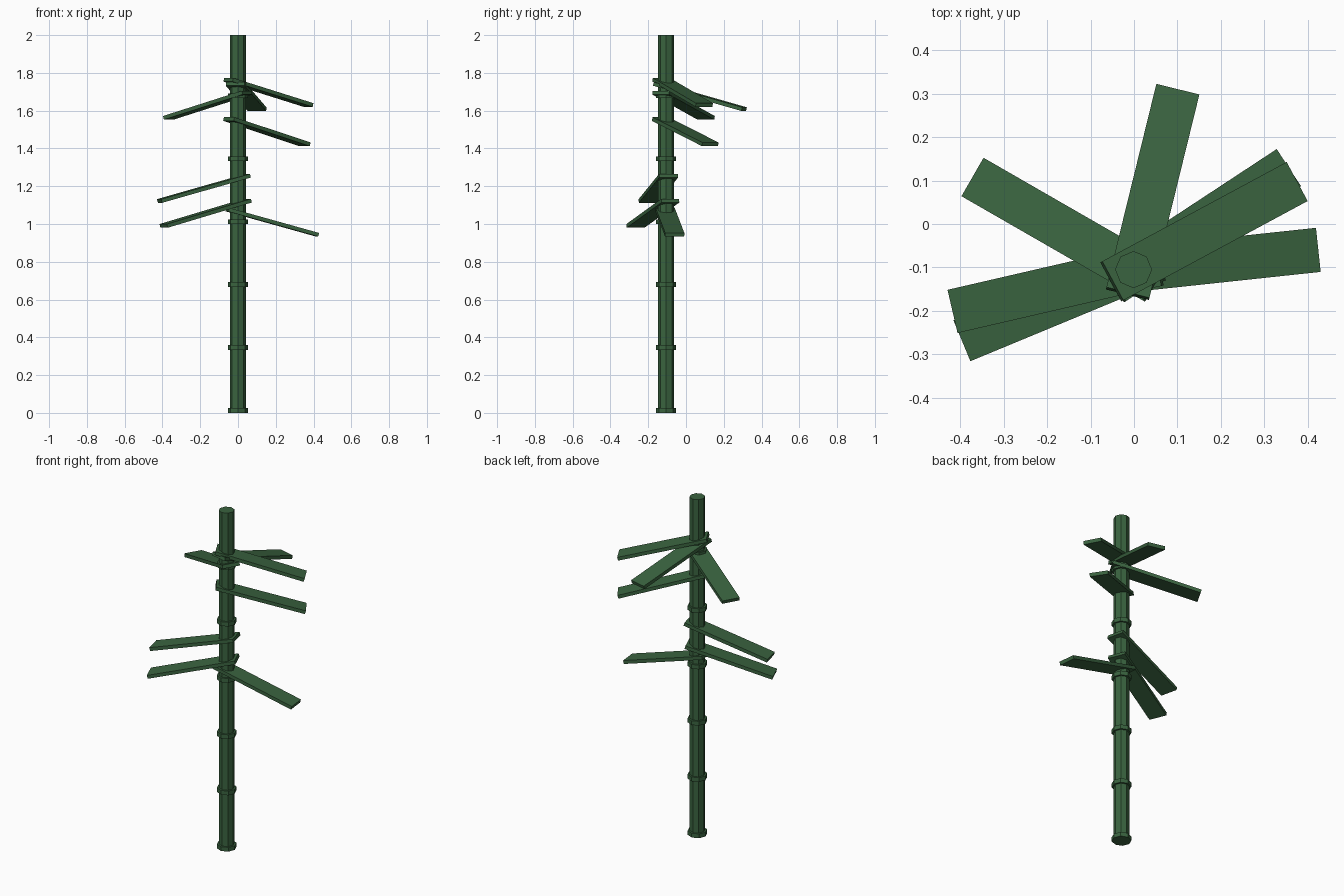
import bpy
import math
from mathutils import Matrix, Vector

if "Cube" in bpy.data.objects:
    bpy.data.objects.remove(bpy.data.objects["Cube"])

AXIS = Vector((-0.001, -0.105, 0.0))   # stalk position
SEGMENTS = 6
STEP = 2.0 / SEGMENTS

green = bpy.data.materials.new("bamboo green")
green.diffuse_color = (0.042, 0.125, 0.05, 1.0)
green.use_nodes = True
green.node_tree.nodes["Principled BSDF"].inputs["Base Color"].default_value = green.diffuse_color


def prism(name, radius, z0, z1):
    """Upright octagonal prism with corners on the x and y axes."""
    bpy.ops.mesh.primitive_cylinder_add(vertices=8, radius=radius, depth=z1 - z0,
                                        location=AXIS + Vector((0, 0, (z0 + z1) / 2)))
    ob = bpy.context.object
    ob.name = name
    ob.data.materials.append(green)


def leaf(name, angle, tip_z, length=0.5, width=0.102, thick=0.02, tilt=15.5):
    """Flat box drooping outwards; its outer end sits at height tip_z."""
    bpy.ops.mesh.primitive_cube_add(size=1)
    ob = bpy.context.object
    ob.name = name
    t = math.radians(tilt)
    reach = 0.425 - length / 2 * math.cos(t)
    ob.matrix_world = (Matrix.Translation(AXIS + Vector((0, 0, tip_z + length / 2 * math.sin(t))))
                       @ Matrix.Rotation(math.radians(angle), 4, 'Z')
                       @ Matrix.Translation((reach, 0, 0))
                       @ Matrix.Rotation(t, 4, 'Y')
                       @ Matrix.Diagonal((length, width, thick, 1)))
    ob.data.materials.append(green)


# stalk, with a raised node at the foot of every segment
prism("stalk", 0.0425, 0.0, 2.0)
for i in range(SEGMENTS):
    prism(f"node_ring_{i + 1}", 0.053, i * STEP, i * STEP + 0.025)

# leaves: heading in degrees, height of the tip
LEAVES = [(76.2, 1.608), (150.1, 1.562), (6.1, 0.943), (33.3, 1.422),
          (28.3, 1.63), (193.0, 1.122), (202.5, 0.99)]
for i, (angle, tip_z) in enumerate(LEAVES):
    leaf(f"leaf_{i + 1}", angle, tip_z)
